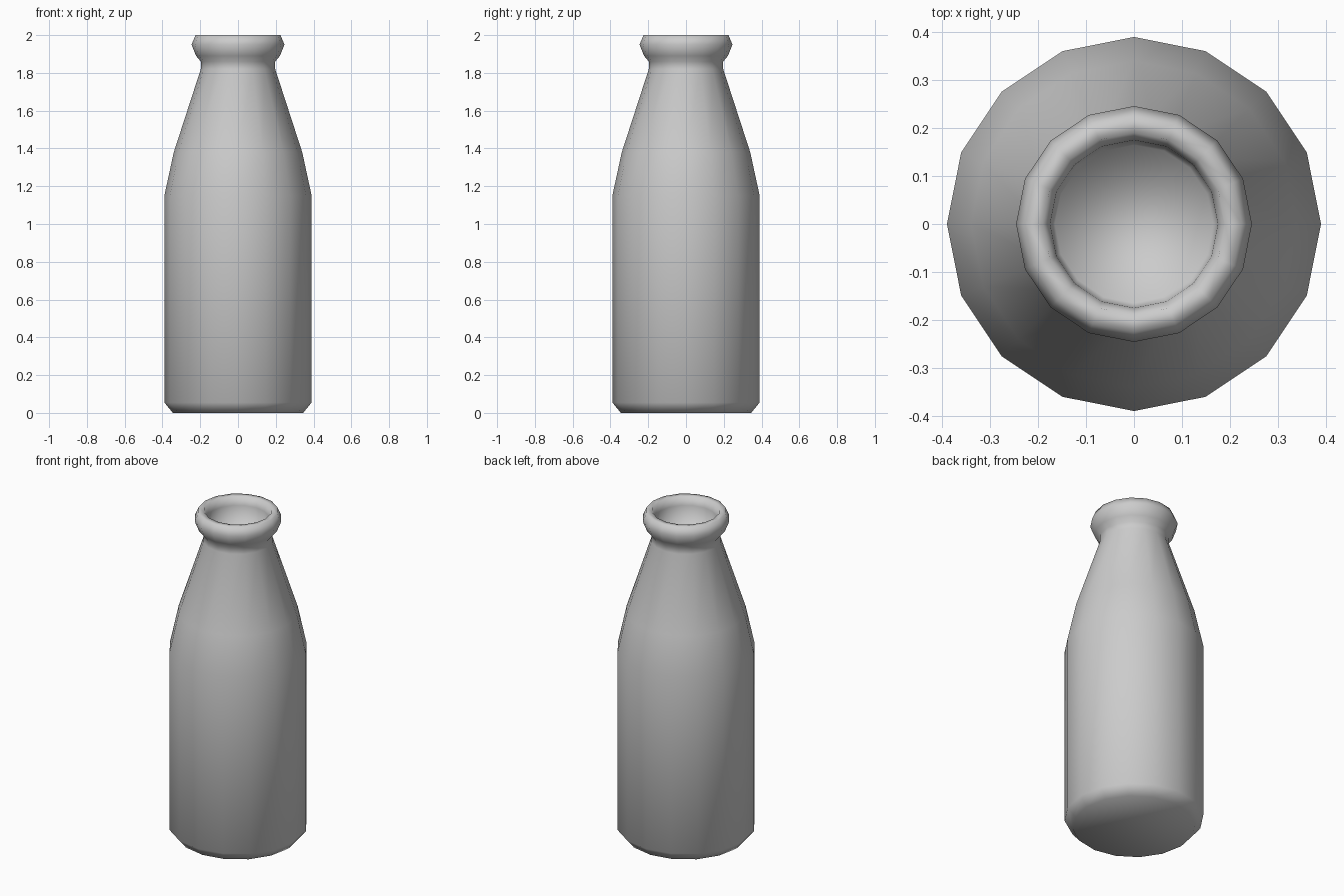
import bpy, bmesh
from math import cos, sin, tau

cube = bpy.data.objects.get("Cube")
if cube:
    bpy.data.objects.remove(cube, do_unlink=True)

SIDES = 16

# Single flat grey
grey = bpy.data.materials.new("light_grey")
grey.use_nodes = True
colour = (0.6, 0.6, 0.6, 1.0)
grey.diffuse_color = colour
grey.node_tree.nodes["Principled BSDF"].inputs["Base Color"].default_value = colour


def lathe(name, profile, material):
    """Spin a (radius, height) profile around z and cap both ends."""
    bm = bmesh.new()
    rings = []
    for r, z in profile:
        rings.append([bm.verts.new((r * cos(tau * i / SIDES), r * sin(tau * i / SIDES), z))
                      for i in range(SIDES)])
    for low, high in zip(rings, rings[1:]):
        for i in range(SIDES):
            j = (i + 1) % SIDES
            bm.faces.new((low[i], low[j], high[j], high[i]))
    bm.faces.new(rings[0][::-1])
    bm.faces.new(rings[-1])
    for face in bm.faces:
        face.smooth = True
    mesh = bpy.data.meshes.new(name)
    bm.to_mesh(mesh)
    bm.free()
    mesh.materials.append(material)
    obj = bpy.data.objects.new(name, mesh)
    bpy.context.collection.objects.link(obj)
    return obj


# Outline from the base up, over the lip and down into the mouth
base = [(0.345, 0.0), (0.39, 0.055)]
shoulder = [(0.39, 1.15), (0.34, 1.38), (0.197, 1.82)]
lip = [(0.197, 1.86), (0.222, 1.89), (0.246, 1.95), (0.225, 2.0), (0.19, 2.0)]
mouth = [(0.175, 1.95), (0.165, 1.83)]
lathe("bottle", base + shoulder + lip + mouth, grey)
